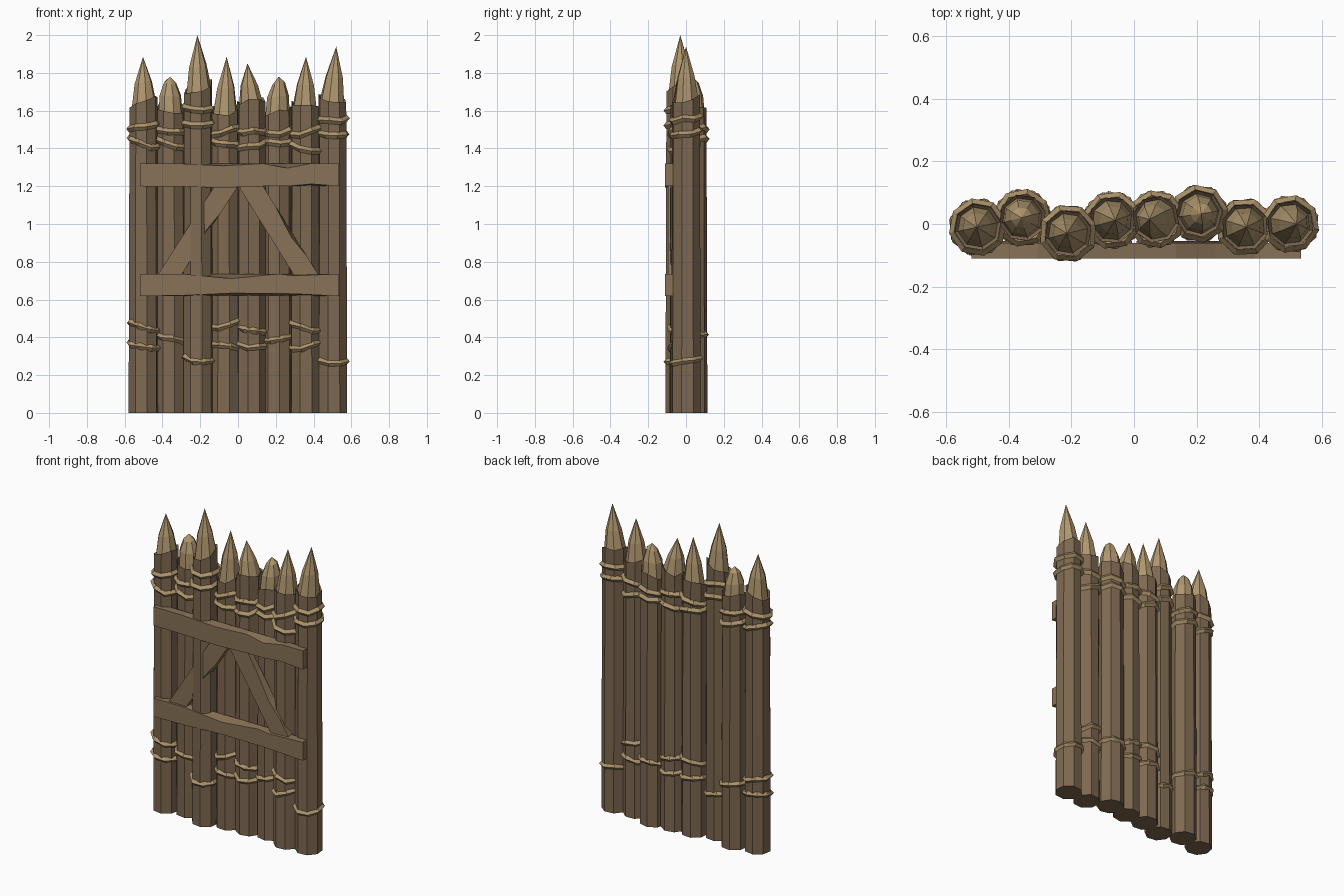
import bpy, bmesh, math, random
from mathutils import Vector

if "Cube" in bpy.data.objects:
    bpy.data.objects.remove(bpy.data.objects["Cube"])
random.seed(4)


def material(name, rgb):
    m = bpy.data.materials.new(name)
    lin = [((c / 255 + 0.055) / 1.055) ** 2.4 for c in rgb]
    m.diffuse_color = (*lin, 1)
    m.use_nodes = True
    m.node_tree.nodes["Principled BSDF"].inputs["Base Color"].default_value = m.diffuse_color
    return m


BARK = material("bark brown", (126, 105, 81))
PLANK = material("plank brown", (136, 114, 87))
CUT = material("fresh cut wood", (176, 151, 111))
ROPE = material("rope tan", (172, 147, 107))


def make(name, bm, mats):
    bmesh.ops.recalc_face_normals(bm, faces=bm.faces)
    me = bpy.data.meshes.new(name)
    bm.to_mesh(me)
    bm.free()
    for m in mats:
        me.materials.append(m)
    ob = bpy.data.objects.new(name, me)
    bpy.context.collection.objects.link(ob)
    return ob


def bridge(bm, a, b, mat=0):
    n = len(a)
    for i in range(n):
        bm.faces.new((a[i], a[(i + 1) % n], b[(i + 1) % n], b[i])).material_index = mat


# Sharpened eight-sided log: bark sides, then a paler whittled point
def log(name, x, y, top, slant, apex_x, apex_z, blunt):
    bm = bmesh.new()
    spin = random.uniform(0.1, 0.6)
    rim = [random.uniform(-0.014, 0.014) for _ in range(8)]

    def ring(cx, r, z, tilt):
        out = []
        for i in range(8):
            a = spin + i * math.pi / 4
            c, s = math.cos(a), math.sin(a)
            dz = (slant[0] * c + slant[1] * s + rim[i]) * tilt
            out.append(bm.verts.new((cx + r * c, y + r * s, z + dz)))
        return out

    h = apex_z - top
    rings = [ring(x, 0.081, 0, 0), ring(x, 0.079, 0.75, 0), ring(x, 0.076, top, 1),
             ring(x, 0.065, top - 0.012, 1),
             ring((x + apex_x) / 2, 0.058 if blunt else 0.047, top + 0.42 * h, 0.25)]
    if blunt:
        rings.append(ring(apex_x, 0.034, top + 0.8 * h, 0.3))
    for k in range(len(rings) - 1):
        bridge(bm, rings[k], rings[k + 1], 0 if k < 3 else 1)
    bm.faces.new(rings[0])
    tip = bm.verts.new((apex_x, y, apex_z))
    last = rings[-1]
    for i in range(8):
        bm.faces.new((last[i], last[(i + 1) % 8], tip)).material_index = 1
    make(name, bm, [BARK, CUT])


# Rope loop: eight-sided ring with a diamond section, tilted across the log
def rope(name, x, y, z, tilt):
    bm = bmesh.new()
    loops = []
    spin = random.uniform(0.1, 0.6)
    for i in range(8):
        a = spin + i * math.pi / 4
        c, s = math.cos(a), math.sin(a)
        zz = z + tilt * c + 0.012 * s + random.uniform(-0.008, 0.008)
        loops.append([bm.verts.new((x + (0.078 + dr) * c, y + (0.078 + dr) * s, zz + dz))
                      for dr, dz in ((0.016, 0), (0, 0.018), (-0.014, 0), (0, -0.018))])
    for i in range(8):
        bridge(bm, loops[i], loops[(i + 1) % 8])
    make(name, bm, [ROPE])


# Board between two points in xz; each chip is (t, cut on top front edge, cut on bottom front edge)
def board(name, p0, p1, width, y_front, y_back, chips):
    bm = bmesh.new()
    a, b = Vector((p0[0], 0, p0[1])), Vector((p1[0], 0, p1[1]))
    d = (b - a).normalized()
    up = Vector((-d.z, 0, d.x)) * (width / 2)
    sections = []
    for t, ct, cb in [(0, 0, 0)] + chips + [(1, 0, 0)]:
        c = a.lerp(b, t)
        u = up.normalized()
        yf, yb = Vector((0, y_front, 0)), Vector((0, y_back, 0))
        sections.append([bm.verts.new(v) for v in
                         (c + up - u * ct + yf, c - up + u * cb + yf,
                          c - up + u * cb * 0.3 + yb, c + up + yb)])
    for s0, s1 in zip(sections, sections[1:]):
        bridge(bm, s0, s1)
    bm.faces.new(sections[0])
    bm.faces.new(sections[-1])
    make(name, bm, [PLANK])


# x, y, bark top, slant, tip x, tip z, blunt, rope heights with tilts
LOGS = [
    (-0.50, -0.010, 1.65, (0.03, 0.01), -0.503, 1.885, False,
     [(1.52, 0.01), (1.43, -0.02), (0.46, -0.02), (0.36, -0.01)]),
    (-0.357, 0.020, 1.61, (-0.01, 0.02), -0.36, 1.78, True,
     [(1.50, -0.01), (1.43, -0.02), (0.40, -0.01)]),
    (-0.211, -0.030, 1.72, (0.03, 0.02), -0.215, 2.0, False,
     [(1.62, -0.01), (1.54, 0.0), (0.285, -0.01)]),
    (-0.07, 0.012, 1.61, (0.0, 0.03), -0.06, 1.885, False,
     [(1.50, 0.02), (1.43, -0.01), (0.47, 0.02), (0.36, -0.01)]),
    (0.07, 0.015, 1.65, (0.01, 0.0), 0.05, 1.85, False,
     [(1.50, 0.0), (1.42, 0.015), (0.45, -0.02), (0.36, -0.01)]),
    (0.208, 0.033, 1.60, (0.02, 0.01), 0.215, 1.78, True,
     [(1.49, 0.01), (1.44, 0.005), (0.40, 0.01)]),
    (0.355, -0.010, 1.63, (-0.01, 0.01), 0.36, 1.885, False,
     [(1.49, 0.02), (1.41, -0.015), (0.46, -0.02), (0.36, 0.01)]),
    (0.50, 0.0, 1.66, (-0.02, 0.02), 0.52, 1.94, False,
     [(1.555, 0.0), (1.48, -0.01), (0.28, -0.005)]),
]
for n, (x, y, top, slant, ax, az, blunt, ropes) in enumerate(LOGS, 1):
    log(f"log_{n}", x, y, top, slant, ax, az, blunt)
    for k, (z, tilt) in enumerate(ropes, 1):
        rope(f"rope_{n}_{k}", x, y, z, tilt)

# Two cross rails and the A-shaped pair of braces between them
board("upper_rail", (-0.52, 1.26), (0.535, 1.26), 0.12, -0.11, -0.06,
      [(0.2, 0, -0.002), (0.42, 0.012, -0.008), (0.62, 0, 0), (0.74, 0.024, 0), (0.86, 0, 0.012)])
board("lower_rail", (-0.52, 0.677), (0.535, 0.677), 0.118, -0.11, -0.06,
      [(0.21, 0, 0.004), (0.46, 0.025, 0.016), (0.7, 0, 0.014), (0.78, 0.01, 0.012)])
BRACE_CHIPS = [(0.3, 0, 0), (0.55, 0, 0.016), (0.75, 0, 0)]
board("left_brace", (-0.382, 0.70), (-0.05, 1.22), 0.105, -0.096, -0.055, BRACE_CHIPS)
board("right_brace", (0.055, 1.22), (0.38, 0.70), 0.11, -0.096, -0.055,
      [(0.3, 0, 0), (0.6, 0.016, 0), (0.8, 0, 0)])
